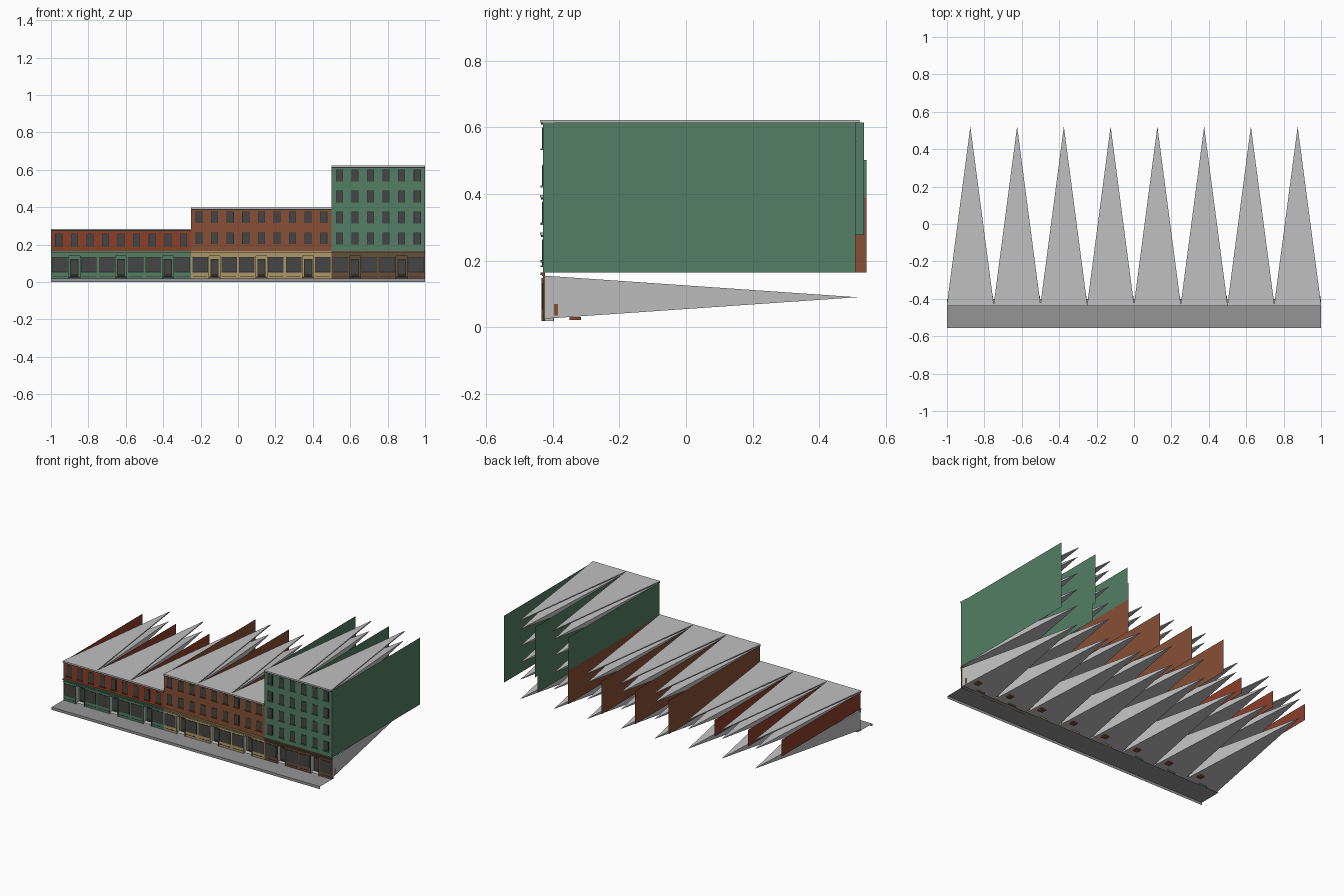
import bpy

if "Cube" in bpy.data.objects:
    bpy.data.objects.remove(bpy.data.objects["Cube"])


def material(name, r, g, b):
    m = bpy.data.materials.new(name)
    m.use_nodes = True
    m.diffuse_color = (r, g, b, 1)
    bsdf = next(n for n in m.node_tree.nodes if n.type == "BSDF_PRINCIPLED")
    bsdf.inputs["Base Color"].default_value = (r, g, b, 1)
    bsdf.inputs["Roughness"].default_value = 0.9
    return m


RED = material("brick red", 0.26, 0.05, 0.022)
BROWN = material("brick brown", 0.24, 0.08, 0.035)
GREEN = material("painted green", 0.085, 0.21, 0.125)
TAN = material("tan", 0.42, 0.31, 0.14)
UMBER = material("dark brown", 0.13, 0.075, 0.04)
GLASS = material("dark glass", 0.06, 0.06, 0.058)
FRAME = material("frame charcoal", 0.025, 0.025, 0.022)
ROOF = material("light grey", 0.53, 0.53, 0.53)
PAVING = material("paving grey", 0.3, 0.3, 0.3)

FRONT, TIP, BAY = -0.43, 0.515, 0.25
GROUND, STOREY = 0.165, 0.1125


class Part:
    """Collects simple shapes into one mesh object."""

    def __init__(self, name, mat):
        self.name, self.mat, self.verts, self.faces = name, mat, [], []

    def add(self, verts, faces):
        n = len(self.verts)
        self.verts += verts
        self.faces += [[i + n for i in f] for f in faces]

    def quad(self, *corners):
        self.add(list(corners), [range(4)])

    def box(self, x0, x1, y0, y1, z0, z1):
        v = [(x, y, z) for z in (z0, z1) for x, y in ((x0, y0), (x1, y0), (x1, y1), (x0, y1))]
        sides = [(i, (i + 1) % 4, (i + 1) % 4 + 4, i + 4) for i in range(4)]
        self.add(v, [(3, 2, 1, 0), (4, 5, 6, 7)] + sides)

    def spike(self, xc, z0, z1):
        h = BAY / 2
        v = [(xc - h, FRONT, z0), (xc + h, FRONT, z0), (xc + h, FRONT, z1), (xc - h, FRONT, z1)]
        self.add(v + [(xc, TIP, (z0 + z1) / 2)], [((i + 1) % 4, i, 4) for i in range(4)])

    def roof(self, xc, z0, z1):
        h, y = BAY / 2, FRONT - 0.008
        v = [(x, b, z) for z in (z0, z1)
             for x, b in ((xc - h, y), (xc + h, y), (xc + h, FRONT), (xc, TIP + 0.007), (xc - h, FRONT))]
        sides = [(i, (i + 1) % 5, (i + 1) % 5 + 5, i + 5) for i in range(5)]
        self.add(v, [(4, 3, 2, 1, 0), (5, 6, 7, 8, 9)] + sides)

    def finish(self):
        mesh = bpy.data.meshes.new(self.name)
        mesh.from_pydata(self.verts, [], self.faces)
        mesh.materials.append(self.mat)
        ob = bpy.data.objects.new(self.name, mesh)
        bpy.context.scene.collection.objects.link(ob)


def storefront(name, mat, centres):
    wall, rooms = Part(name + "_shopfront", mat), Part(name + "_shop_rooms", ROOF)
    glass, frames = Part(name + "_shop_glass", GLASS), Part(name + "_shop_frames", FRAME)
    jambs, stools = Part(name + "_door_jambs", ROOF), Part(name + "_stools", BROWN)
    for xc in centres:
        h, d, back = BAY / 2, 0.03, -0.4
        rooms.spike(xc, 0.025, 0.155)
        wall.box(xc - d, xc + d, FRONT, FRONT + 0.006, 0.148, GROUND)
        wall.box(xc - h, xc + h, FRONT - 0.004, FRONT, 0.14, 0.148)
        wall.box(xc - h, xc + h, FRONT - 0.007, FRONT, 0.157, GROUND)
        frames.box(xc - h, xc + h, FRONT - 0.003, FRONT, 0.154, 0.157)
        # recessed door
        wall.box(xc - d, xc + d, back, back + 0.004, 0.018, 0.148)
        frames.box(xc - 0.022, xc + 0.022, back - 0.002, back, 0.025, 0.122)
        glass.box(xc - 0.017, xc + 0.017, back - 0.004, back, 0.042, 0.116)
        for s in (-1, 1):
            jambs.quad((xc + s * d, FRONT, 0.018), (xc + s * d, back, 0.018),
                       (xc + s * d, back, 0.148), (xc + s * d, FRONT, 0.148))
            # display window, kick panel and pilaster beside the door
            a, b = sorted((xc + s * d, xc + s * h))
            wall.box(a, b, FRONT, FRONT + 0.006, 0.018, GROUND)
            frames.box(a + 0.006, b - 0.006, FRONT - 0.001, FRONT, 0.052, 0.133)
            glass.box(a + 0.008, b - 0.008, FRONT - 0.002, FRONT, 0.055, 0.13)
            frames.box(a + 0.01, b - 0.01, FRONT - 0.001, FRONT, 0.03, 0.033)
            p, q = sorted((xc + s * d, xc + s * (d + 0.005)))
            wall.box(p, q, FRONT - 0.004, FRONT, 0.018, 0.14)
        # furniture poking through the room shell
        stools.box(xc + 0.055, xc + 0.09, -0.35, -0.315, 0.022, 0.03)
        stools.box(xc + 0.105, xc + 0.122, -0.397, -0.385, 0.035, 0.07)
    for part in (wall, rooms, glass, frames, jambs, stools):
        part.finish()


def upper_floors(name, mat, centres, floors, sill, head):
    wall, rooms = Part(name + "_upper_front", mat), Part(name + "_upper_rooms", ROOF)
    glass, frames = Part(name + "_window_glass", GLASS), Part(name + "_window_frames", FRAME)
    cornice, roof = Part(name + "_cornice", FRAME), Part(name + "_roof", ROOF)
    top = GROUND + floors * STOREY
    x0, x1 = centres[0] - BAY / 2, centres[-1] + BAY / 2
    wall.box(x0, x1, FRONT, FRONT + 0.004, GROUND, top)
    cornice.box(x0, x1, FRONT - 0.006, FRONT, top - 0.006, top)
    for xc in centres:
        roof.roof(xc, top, top + 0.007)
        for f in range(floors):
            z = GROUND + f * STOREY
            rooms.spike(xc, z + 0.002, z + STOREY - 0.002)
            for k in (-1, 0, 1):
                x = xc + k * BAY / 3
                frames.box(x - 0.019, x + 0.019, FRONT - 0.001, FRONT, z + sill - 0.002, z + head + 0.003)
                glass.box(x - 0.016, x + 0.016, FRONT - 0.002, FRONT, z + sill, z + head)
                wall.box(x - 0.021, x + 0.021, FRONT - 0.007, FRONT, z + sill - 0.006, z + sill - 0.001)
    for part in (wall, rooms, glass, frames, cornice, roof):
        part.finish()


def party_wall(part, x, first, last, end):
    z0, z1 = GROUND + first * STOREY, GROUND + last * STOREY
    part.quad((x, FRONT, z0), (x, end, z0), (x, end, z1), (x, FRONT, z1))


centres = [-1 + BAY * (i + 0.5) for i in range(8)]

# shops at street level
storefront("left_block", GREEN, centres[:3])
storefront("middle_block", TAN, centres[3:6])
storefront("right_block", UMBER, centres[6:])

# upper storeys
upper_floors("left_block", RED, centres[:3], 1, 0.022, 0.092)
upper_floors("middle_block", BROWN, centres[3:6], 2, 0.038, 0.097)
upper_floors("right_block", GREEN, centres[6:], 4, 0.036, 0.096)

# thin walls between the bays
red_walls = Part("left_block_party_walls", RED)
for x in (-1, -0.75, -0.5):
    party_wall(red_walls, x, 0, 1, 0.41)
brown_walls = Part("middle_block_party_walls", BROWN)
for x in (-0.25, 0, 0.25, 0.5):
    party_wall(brown_walls, x, 0, 2, 0.543)
green_walls = Part("right_block_party_walls", GREEN)
party_wall(green_walls, 1, 0, 4, 0.51)
party_wall(green_walls, 0.75, 0, 1, 0.51)
party_wall(green_walls, 0.75, 1, 4, 0.535)
party_wall(green_walls, 0.5, 2, 3, 0.543)
party_wall(green_walls, 0.5, 3, 4, 0.535)

# pavement with a kerb
pavement = Part("pavement", PAVING)
pavement.quad((-1, -0.555, 0.018), (1, -0.555, 0.018), (1, -0.4, 0.018), (-1, -0.4, 0.018))
pavement.quad((-1, -0.555, 0), (1, -0.555, 0), (1, -0.555, 0.018), (-1, -0.555, 0.018))
for part in (red_walls, brown_walls, green_walls, pavement):
    part.finish()
